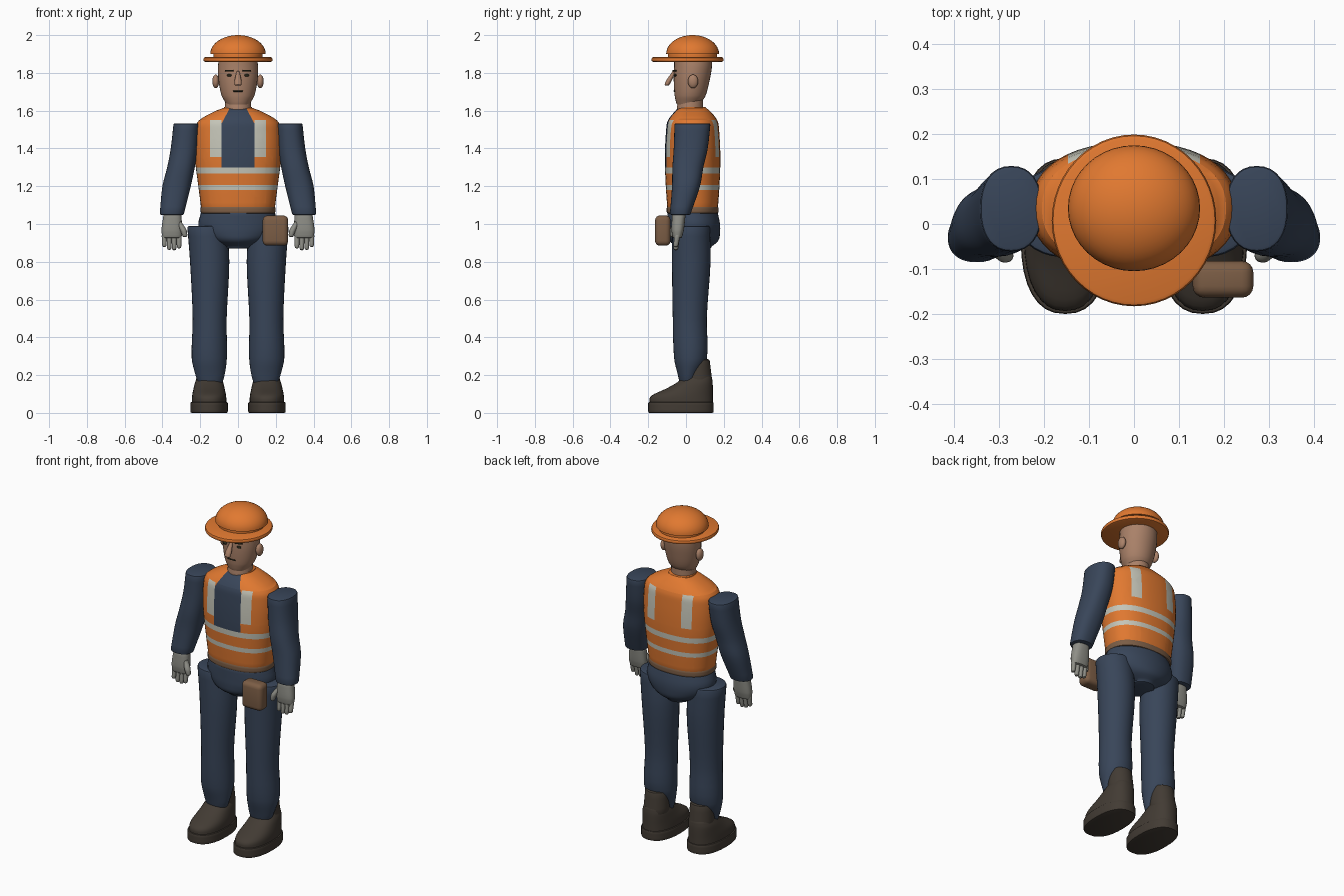
import bpy, bmesh, math
from mathutils import Vector

if "Cube" in bpy.data.objects:
    bpy.data.objects.remove(bpy.data.objects["Cube"])


def material(name, red, green, blue):
    mat = bpy.data.materials.new(name)
    mat.use_nodes = True
    mat.diffuse_color = (red, green, blue, 1)
    shader = mat.node_tree.nodes["Principled BSDF"]
    shader.inputs["Base Color"].default_value = mat.diffuse_color
    return mat


ORANGE = material("safety_orange", .75, .19, .03)
NAVY = material("navy_cloth", .04, .06, .1)
SILVER = material("reflective_tape", .56, .56, .48)
SKIN = material("skin", .4, .22, .14)
LEATHER = material("brown_leather", .2, .11, .06)
BOOT = material("dark_boot", .055, .044, .034)
GLOVE = material("grey_glove", .27, .27, .24)
DARK = material("dark_feature", .02, .02, .01)


def finish(mesh_data, name, *materials):
    bmesh.ops.recalc_face_normals(mesh_data, faces=mesh_data.faces)
    mesh = bpy.data.meshes.new(name)
    mesh_data.to_mesh(mesh)
    mesh_data.free()
    for mat in materials:
        mesh.materials.append(mat)
    part = bpy.data.objects.new(name, mesh)
    bpy.context.collection.objects.link(part)
    bpy.ops.object.select_all(action='DESELECT')
    part.select_set(True)
    bpy.context.view_layer.objects.active = part
    bpy.ops.object.shade_smooth_by_angle(angle=math.radians(40))
    return part


def smooth_rows(keys, steps=4):
    """Blend sparse sections (z, x, y, x radius, y radius) with a smooth curve."""
    padded = [keys[0], *keys, keys[-1]]
    rows = []
    for before, start, end, after in zip(padded, padded[1:], padded[2:], padded[3:]):
        height = end[0] - start[0]
        leave = (end - before) / (end[0] - before[0]) * height
        arrive = (after - start) / (after[0] - start[0]) * height
        for step in range(steps):
            t = step / steps
            ease = t * t * (3 - 2 * t)
            rows.append(start * (1 - ease) + end * ease
                        + leave * (t * (1 - t) ** 2) - arrive * (t * t * (1 - t)))
    return rows + [keys[-1]]


def rounded_end(row, lip, direction):
    """Extra sections that curl inward at the end of a loft."""
    extra = []
    for angle in (math.pi / 4, math.pi / 2):
        inset = lip * (math.cos(angle) - 1)
        extra.append(row + Vector((direction * lip * math.sin(angle), 0, 0, inset, inset)))
    return extra


def loft_mesh(keys, power=2, lip=.01, sides=32):
    """Skin superellipse sections, listed from bottom to top."""
    keys = [Vector(key) for key in keys]
    keys[0][0] += lip
    keys[-1][0] -= lip
    rows = smooth_rows(keys)
    rows = rounded_end(rows[0], lip, -1)[::-1] + rows + rounded_end(rows[-1], lip, 1)
    shape = bmesh.new()
    loops = []
    for z, x, y, x_radius, y_radius in rows:
        loop = []
        for i in range(sides):
            c, s = math.cos(math.tau * i / sides), math.sin(math.tau * i / sides)
            loop.append(shape.verts.new((
                x + x_radius * math.copysign(abs(c) ** (2 / power), c),
                y + y_radius * math.copysign(abs(s) ** (2 / power), s), z)))
        loops.append(loop)
    for low, high in zip(loops, loops[1:]):
        for i in range(sides):
            shape.faces.new((low[i - 1], low[i], high[i], high[i - 1]))
    shape.faces.new(loops[0])
    shape.faces.new(loops[-1])
    return shape


def loft(name, mat, keys, side=1, **options):
    mirrored = [(z, x * side, y, x_radius, y_radius) for z, x, y, x_radius, y_radius in keys]
    return finish(loft_mesh(mirrored, **options), name, mat)


def place(shape, center, size):
    for vert in shape.verts:
        vert.co = Vector(center) + vert.co * Vector(size)


def box(name, mat, center, size, bevel=.002):
    shape = bmesh.new()
    bmesh.ops.create_cube(shape, size=1)
    place(shape, center, size)
    bmesh.ops.bevel(shape, geom=shape.edges[:], offset=bevel, segments=4,
                    profile=.5, affect='EDGES')
    return finish(shape, name, mat)


def ball(name, mat, center, radii, half=False):
    shape = bmesh.new()
    bmesh.ops.create_uvsphere(shape, u_segments=40, v_segments=24, radius=1)
    if half:
        lower = [vert for vert in shape.verts if vert.co.z < -.1]
        bmesh.ops.delete(shape, geom=lower, context='VERTS')
        bmesh.ops.holes_fill(shape, edges=shape.edges[:])
    place(shape, center, radii)
    return finish(shape, name, mat)


# Vest, cut along the borders of its tape and shirt opening, coloured by region
TAPE_LEVELS = (1.18, 1.207, 1.268, 1.3)
STRIP_LOW, STRIP_HIGH = 1.355, 1.55
STRIP_IN, STRIP_OUT = .088, .147
NECK_START, NECK_TOP, NECK_HALF = 1.53, 1.62, .04
MIDDLE = .035
vest = loft_mesh([(1.08, 0, MIDDLE, .195, .134), (1.2, 0, MIDDLE, .21, .142),
                  (1.35, 0, MIDDLE, .228, .147), (1.5, 0, MIDDLE, .226, .14),
                  (1.55, 0, MIDDLE, .205, .13), (1.6, 0, MIDDLE, .115, .09),
                  (1.62, 0, MIDDLE, .075, .07)], power=2.3, lip=.005, sides=48)
cuts = [((0, 0, z), (0, 0, 1)) for z in (*TAPE_LEVELS, STRIP_LOW, STRIP_HIGH)]
for side in (1, -1):
    cuts += [((side * x, 0, 0), (1, 0, 0)) for x in (STRIP_IN, STRIP_OUT)]
    cuts.append(((side * STRIP_IN, 0, NECK_START),
                 (side * (NECK_TOP - NECK_START), 0, STRIP_IN - NECK_HALF)))
for point, normal in cuts:
    bmesh.ops.bisect_plane(vest, geom=vest.verts[:] + vest.edges[:] + vest.faces[:],
                           plane_co=point, plane_no=normal)
for face in vest.faces:
    x, y, z = face.calc_center_median()
    taper = max(0, (z - NECK_START) / (NECK_TOP - NECK_START))
    opening = STRIP_IN + (NECK_HALF - STRIP_IN) * taper
    low, low_end, high, high_end = TAPE_LEVELS
    if low < z < low_end or high < z < high_end:
        face.material_index = 1
    elif y < MIDDLE and z > high_end and abs(x) < opening:
        face.material_index = 2
    elif STRIP_IN < abs(x) < STRIP_OUT and STRIP_LOW < z < STRIP_HIGH:
        face.material_index = 1
finish(vest, "vest", ORANGE, SILVER, NAVY)

# Belt, pelvis and pouch
loft("belt", LEATHER, [(1.055, 0, MIDDLE, .198, .137), (1.095, 0, MIDDLE, .198, .137)],
     power=2.3, sides=48)
loft("pelvis", NAVY, [(.87, 0, .045, .08, .09), (.91, 0, .04, .15, .13),
                      (.95, 0, .04, .195, .14), (1, 0, .04, .21, .14),
                      (1.065, 0, MIDDLE, .197, .134)], sides=40)
box("belt_pouch", LEATHER, (.198, -.123, .965), (.135, .082, .16), bevel=.026)

# Head, neck and face
loft("neck", SKIN, [(1.59, 0, .02, .07, .07), (1.68, 0, .025, .066, .066)])
loft("head", SKIN, [(1.63, 0, .014, .066, .066), (1.68, 0, .022, .087, .082),
                    (1.76, 0, .03, .103, .095), (1.83, 0, .037, .106, .1),
                    (1.9, 0, .037, .1, .1)], lip=.012)
loft("nose", SKIN, [(1.733, 0, -.1, .018, .013), (1.76, 0, -.09, .018, .015),
                    (1.81, 0, -.065, .008, .009)], lip=.006)
box("mouth", DARK, (0, -.062, 1.703), (.052, .008, .006))

# Hard hat
loft("hat_brim", ORANGE, [(1.858, 0, .008, .183, .191), (1.883, 0, .008, .183, .191)], sides=48)
loft("hat_band", ORANGE, [(1.865, 0, MIDDLE, .13, .13), (1.91, 0, MIDDLE, .13, .13)], sides=48)
ball("hat_dome", ORANGE, (0, MIDDLE, 1.9), (.147, .14, .1), half=True)

# Paired parts, built once for each side
for side, label in ((1, "left_"), (-1, "right_")):
    ball(label + "ear", SKIN, (side * .118, .037, 1.755), (.018, .027, .036))
    ball(label + "eye", DARK, (side * .046, -.056, 1.787), (.014, .007, .007))
    brow = box(label + "brow", DARK, (0, 0, 0), (.044, .009, .009))
    brow.location = (side * .046, -.06, 1.812)
    brow.rotation_euler.z = side * .3

    # Arm and gloved hand
    loft(label + "sleeve", NAVY, [(1.048, .35, -.03, .064, .055), (1.2, .325, 0, .075, .074),
                                  (1.3, .302, .01, .073, .082), (1.4, .284, .025, .072, .09),
                                  (1.533, .273, .034, .069, .095)], side, power=2.3, lip=.008)
    loft(label + "palm", GLOVE, [(.925, .35, -.046, .052, .026), (.97, .35, -.044, .055, .033),
                                 (1.06, .347, -.038, .047, .036)], side, power=2.5)
    for finger in range(4):
        x = .312 + .026 * finger
        tip = .86 + .006 * (finger - 1.3) ** 2
        loft(label + "finger_" + str(finger + 1), GLOVE,
             [(tip, x, -.054, .012, .013), (.95, x, -.046, .014, .015)],
             side, lip=.011, sides=16)
    loft(label + "thumb", GLOVE, [(.93, .282, -.071, .014, .014), (.97, .29, -.068, .017, .017),
                                  (1.015, .307, -.056, .013, .014)], side, lip=.012, sides=16)

    # Leg and boot
    loft(label + "trouser_leg", NAVY,
         [(.155, .147, .01, .066, .045), (.2, .148, .012, .077, .055),
          (.29, .152, .024, .093, .087), (.5, .15, .02, .09, .09),
          (.8, .15, .028, .104, .102), (.99, .163, .027, .105, .1)], side)
    loft(label + "boot_shaft", BOOT, [(.15, .15, .066, .072, .074), (.284, .15, .056, .067, .07)],
         side)
    loft(label + "boot_upper", BOOT,
         [(.04, .153, -.026, .092, .168), (.09, .153, -.021, .09, .163),
          (.13, .153, .02, .082, .122), (.16, .153, .046, .075, .095),
          (.195, .153, .06, .065, .078)], side, power=2.3)
    loft(label + "boot_sole", BOOT, [(0, .153, -.027, .099, .173), (.058, .153, -.027, .099, .173)],
         side, power=2.4, lip=.007)
